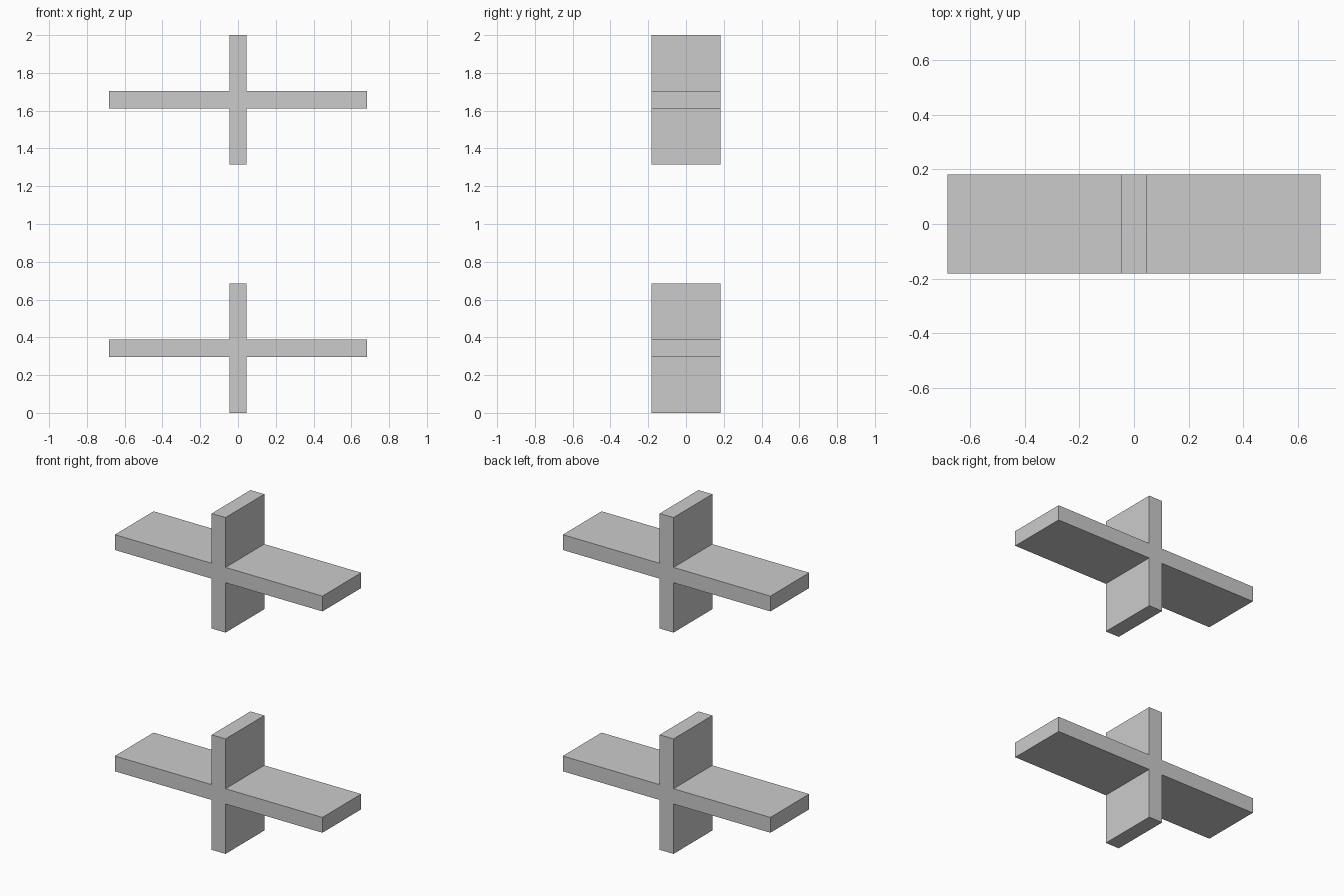
import bpy, bmesh

if "Cube" in bpy.data.objects:
    bpy.data.objects.remove(bpy.data.objects["Cube"])

HALF_SPAN = 0.683    # half length of the horizontal arms
HALF_HEIGHT = 0.342  # half length of the vertical arms
HALF_THICK = 0.0455  # half thickness of every arm
HALF_DEPTH = 0.182   # half depth along y


def cross(name, z):
    """Plus-shaped profile in the xz plane, extruded along y."""
    a, h, t = HALF_SPAN, HALF_HEIGHT, HALF_THICK
    quarter = [(a, t), (t, t), (t, h)]
    half = quarter + [(-x, y) for x, y in reversed(quarter)]
    outline = half + [(-x, -y) for x, y in half]
    bm = bmesh.new()
    face = bm.faces.new([bm.verts.new((x, -HALF_DEPTH, y)) for x, y in outline])
    result = bmesh.ops.extrude_face_region(bm, geom=[face], use_keep_orig=True)
    verts = [v for v in result["geom"] if isinstance(v, bmesh.types.BMVert)]
    bmesh.ops.translate(bm, vec=(0, 2 * HALF_DEPTH, 0), verts=verts)
    bmesh.ops.recalc_face_normals(bm, faces=bm.faces)
    mesh = bpy.data.meshes.new(name)
    bm.to_mesh(mesh)
    bm.free()
    obj = bpy.data.objects.new(name, mesh)
    obj.location.z = z
    bpy.context.collection.objects.link(obj)


# Two identical crosses, one above the other
cross("lower_cross", HALF_HEIGHT)
cross("upper_cross", 2 - HALF_HEIGHT)
